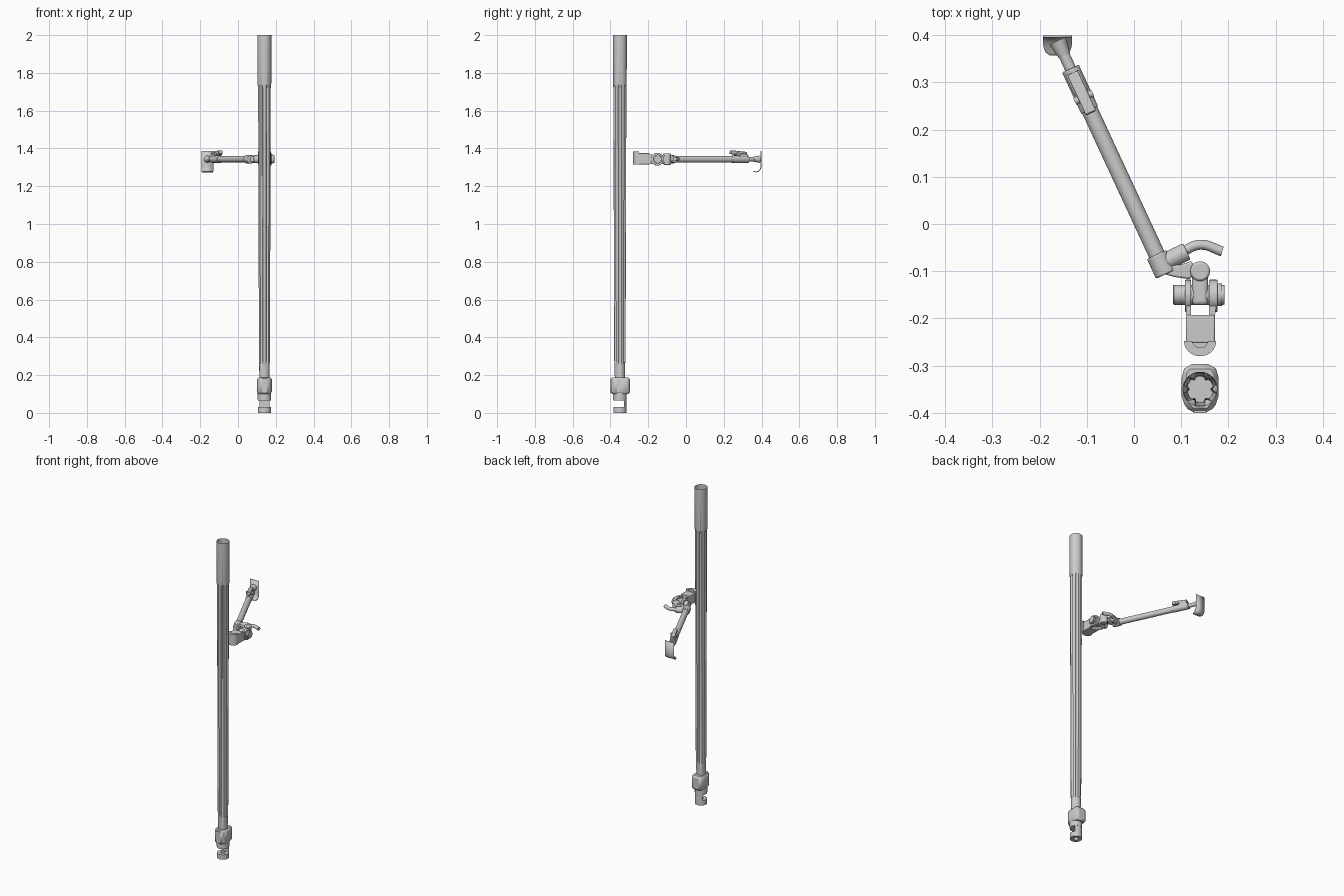
import bpy, bmesh, math
from mathutils import Vector, Matrix

if "Cube" in bpy.data.objects:
    bpy.data.objects.remove(bpy.data.objects["Cube"])

H = 1.343                      # height of the arm
PX, PY = 0.14, -0.35           # pole position


def finish(name, bm, bevel=0, seg=2):
    bmesh.ops.recalc_face_normals(bm, faces=bm.faces)
    me = bpy.data.meshes.new(name)
    bm.to_mesh(me)
    bm.free()
    ob = bpy.data.objects.new(name, me)
    bpy.context.collection.objects.link(ob)
    if bevel:
        m = ob.modifiers.new("bevel", 'BEVEL')
        m.width, m.segments, m.limit_method = bevel, seg, 'ANGLE'
    return ob


def cyl(name, a, b, r1, r2=None, n=32, bevel=0):
    a, b = Vector(a), Vector(b)
    d = b - a
    mat = Matrix.Translation((a + b) / 2) @ d.to_track_quat('Z', 'Y').to_matrix().to_4x4()
    bm = bmesh.new()
    bmesh.ops.create_cone(bm, cap_ends=True, segments=n, radius1=r1,
                          radius2=r1 if r2 is None else r2, depth=d.length, matrix=mat)
    return finish(name, bm, bevel)


def prism(name, pts, z0, z1, bevel=0, seg=2):
    bm = bmesh.new()
    lo = [bm.verts.new((x, y, z0)) for x, y in pts]
    hi = [bm.verts.new((x, y, z1)) for x, y in pts]
    bm.faces.new(lo)
    bm.faces.new(hi)
    for i in range(len(pts)):
        j = (i + 1) % len(pts)
        bm.faces.new((lo[i], lo[j], hi[j], hi[i]))
    return finish(name, bm, bevel, seg)


def box(name, x0, x1, y0, y1, z0, z1, bevel=0, seg=2):
    return prism(name, [(x0, y0), (x1, y0), (x1, y1), (x0, y1)], z0, z1, bevel, seg)


def cut(ob, cutter):
    m = ob.modifiers.new("cut", 'BOOLEAN')
    m.object, m.operation, m.solver = cutter, 'DIFFERENCE', 'EXACT'
    cutter.hide_render = True
    cutter.hide_set(True)


# fluted hollow pole: (z, radius, groove depth)
bm = bmesh.new()
rings, N = [], 96
for z, r, g in [(0.18, .027, 0), (0.262, .028, 0), (0.275, .030, .008),
                (1.72, .0345, .009), (1.735, .036, 0), (2.0, .037, 0)]:
    ring = []
    for i in range(N):
        a = 2 * math.pi * i / N
        q = r - g * max(0, (math.cos(6 * a) - 0.2) / 0.8) ** 0.5
        ring.append(bm.verts.new((PX + q * math.cos(a), PY + q * math.sin(a), z)))
    rings.append(ring)
for lo, hi in zip(rings, rings[1:]):
    for i in range(N):
        j = (i + 1) % N
        bm.faces.new((lo[i], lo[j], hi[j], hi[i]))
bm.faces.new(rings[0])
finish("fluted_pole", bm)

# base coupling with open slot and bottom socket
base = cyl("base_coupling", (PX, PY, 0), (PX, PY, 0.12), .035, n=40)
cut(base, box("slot_cutter", 0.05, 0.23, -0.45, -0.328, 0.031, 0.066))
cut(base, cyl("socket_cutter", (PX, PY, -0.05), (PX, PY, 0.05), .014))

# faceted block around the base
prism("base_block", [(.12, -.40), (.16, -.40), (.179, -.375), (.179, -.315),
                     (.168, -.297), (.112, -.297), (.101, -.315), (.101, -.375)],
      0.10, 0.188, .01, 1)
box("block_front_panel", .126, .154, -.40, -.37, .105, .183)
cyl("block_collar", (PX, PY, .07), (PX, PY, .105), .036)

# saddle: box with half-round lip facing the pole
box("saddle_body", .110, .171, -.252, -.193, 1.315, 1.375, .003)
arc = [(PX + .034 * math.cos(math.pi * i / 20), -.248 - .032 * math.sin(math.pi * i / 20))
       for i in range(21)]
lip = prism("saddle_lip", arc, 1.315, 1.385)
cut(lip, cyl("lip_cutter", (PX, -.245, 1.36), (PX, -.245, 1.42), .017))

# fork cheeks, pivot bolts and eye
for side, x0, x1 in (("left", .108, .121), ("right", .159, .177)):
    cyl(f"fork_disc_{side}", (x0, -.152, H), (x1, -.152, H), .034, bevel=.002)
    w = .121 if side == "left" else .171
    prism(f"fork_arm_{side}", [(x0, -.15), (x1, -.15), (x1 if side == "left" else .171, -.198),
                               (.111 if side == "left" else .159, -.198)], H - .026, H + .026)
cyl("pivot_bolt", (.083, -.15, H), (.192, -.15, H), .021, bevel=.002)
cyl("pivot_cap", (.177, -.15, H), (.186, -.15, H), .024)
box("pivot_eye", .123, .157, -.172, -.085, H - .023, H + .023, .009, 3)

# second joint knuckle and link to the elbow
cyl("knuckle", (PX, -.100, H - .030), (PX, -.100, H + .030), .021, bevel=.005)
prism("elbow_link", [(.05, -.102), (.085, -.112), (.118, -.117), (.132, -.10), (.122, -.078),
                     (.10, -.086), (.08, -.088), (.065, -.08)], H - .014, H + .014, .004)

# telescopic arm
E = Vector((.060, -.09, H))
T = Vector((-.162, .388, H))
D = (T - E).normalized()
S = Vector((D.y, -D.x, 0))
L = (T - E).length


def on(t):
    return E + D * t


cyl("elbow_collar", on(-.018), on(.028), .023, bevel=.003)
cyl("arm_tube", on(0), on(.38), .0175)
cyl("lock_sleeve", on(.365), on(.462), .0195, bevel=.002)
cyl("inner_rod", on(.44), on(L), .012)
cyl("rod_foot", on(L - .035), on(L), .013, .019)


# clip lever on top of the sleeve
def oriented(name, t0, t1, w, z0, z1, tilt=0, bevel=.003):
    ob = box(name, -w, w, -(t1 - t0) / 2, (t1 - t0) / 2, z0 - H, z1 - H, bevel)
    ob.matrix_world = (Matrix.Translation(on((t0 + t1) / 2))
                       @ Matrix((S, D, Vector((0, 0, 1)))).transposed().to_4x4()
                       @ Matrix.Rotation(tilt, 4, 'X'))
    return ob


oriented("lock_clip", .355, .448, .012, 1.366, 1.386, -.10)
oriented("clip_mount", .405, .452, .016, 1.340, 1.372)
cyl("clip_pin", on(.395) - S * .021 + Vector((0, 0, .027)),
    on(.395) + S * .021 + Vector((0, 0, .027)), .008, n=16)

# curved handle with its hub
cyl("handle_hub", (.062, -.082, H), (.112, -.058, H), .019, bevel=.003)
cu = bpy.data.curves.new("handle_path", 'CURVE')
cu.dimensions, cu.bevel_depth, cu.bevel_resolution, cu.use_fill_caps = '3D', .0105, 5, True
sp = cu.splines.new('BEZIER')
pts = [(.095, -.063), (.14, -.044), (.187, -.058)]
sp.bezier_points.add(len(pts) - 1)
for bp, (x, y) in zip(sp.bezier_points, pts):
    bp.co = (x, y, H + .002)
    bp.handle_left_type = bp.handle_right_type = 'AUTO'
tmp = bpy.data.objects.new("handle_path", cu)
bpy.context.collection.objects.link(tmp)
me = bpy.data.meshes.new_from_object(tmp)
bpy.data.objects.remove(tmp)
bpy.context.collection.objects.link(bpy.data.objects.new("curved_handle", me))

# end plate with curled lower edge: (y, z, half width)
prof = [(.397, 1.387, .031), (.397, 1.31, .031), (.396, 1.297, .031), (.391, 1.286, .031),
        (.383, 1.279, .031), (.372, 1.276, .029), (.364, 1.277, .025), (.358, 1.279, .017)]
bm = bmesh.new()
rows = [[bm.verts.new((-.162 + s * w, y, z)) for s in (-1, 1)] for y, z, w in prof]
for a, b in zip(rows, rows[1:]):
    bm.faces.new((a[0], a[1], b[1], b[0]))
plate = finish("end_plate", bm)
m = plate.modifiers.new("thick", 'SOLIDIFY')
m.thickness, m.offset = .005, 0

# smooth shading with sharp edges kept
for ob in bpy.context.scene.objects:
    if ob.type == 'MESH' and not ob.hide_render:
        ob.select_set(True)
        bpy.context.view_layer.objects.active = ob
bpy.ops.object.shade_smooth_by_angle(angle=math.radians(35))
